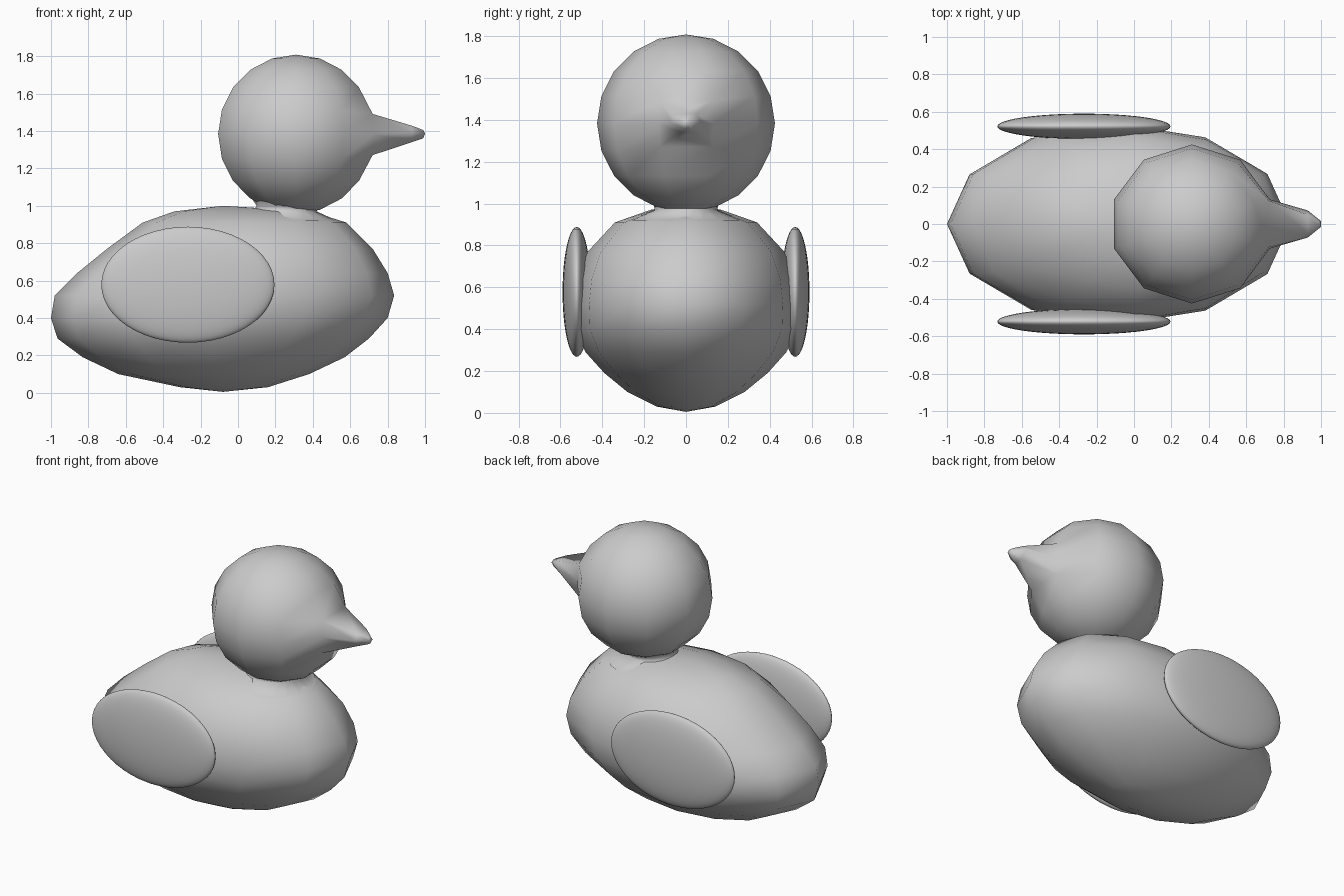
import bpy, bmesh
from math import sin, cos, pi

cube = bpy.data.objects.get("Cube")
if cube:
    bpy.data.objects.remove(cube, do_unlink=True)

grey = bpy.data.materials.new("light_grey")
grey.use_nodes = True
COLOUR = (0.6, 0.6, 0.6, 1)
grey.diffuse_color = COLOUR
grey.node_tree.nodes["Principled BSDF"].inputs["Base Color"].default_value = COLOUR


def loft(bm, rings, sides, phase=0.0, poles=()):
    """Stack elliptical rings (z, x centre, x radius, y radius), bottom to top."""
    loops = [[bm.verts.new((cx + rx * cos(phase + 2 * pi * i / sides),
                            ry * sin(phase + 2 * pi * i / sides), z))
              for i in range(sides)] for z, cx, rx, ry in rings]
    for low, high in zip(loops, loops[1:]):
        for i in range(sides):
            j = (i + 1) % sides
            bm.faces.new((low[i], low[j], high[j], high[i]))
    if poles:
        bottom, top = (bm.verts.new(p) for p in poles)
        for i in range(sides):
            j = (i + 1) % sides
            bm.faces.new((loops[0][j], loops[0][i], bottom))
            bm.faces.new((loops[-1][i], loops[-1][j], top))


def finish(bm, name):
    bmesh.ops.recalc_face_normals(bm, faces=bm.faces[:])
    for f in bm.faces:
        f.smooth = True
    mesh = bpy.data.meshes.new(name)
    bm.to_mesh(mesh)
    bm.free()
    mesh.materials.append(grey)
    obj = bpy.data.objects.new(name, mesh)
    bpy.context.collection.objects.link(obj)
    return obj


# Body: height, tail end, breast end, half width
profile = [(.03, -.31, .16, .14), (.10, -.64, .38, .28), (.19, -.83, .57, .39),
           (.29, -.965, .70, .48), (.40, -1.0, .80, .53), (.52, -.98, .835, .535),
           (.64, -.86, .80, .52), (.77, -.70, .72, .47), (.91, -.51, .58, .34),
           (.97, -.34, .39, .17)]
bm = bmesh.new()
loft(bm, [(z, (a + b) / 2, (b - a) / 2, w) for z, a, b, w in profile], 12,
     poles=((-.08, 0, .005), (-.08, 0, 1.0)))
finish(bm, "body")

# Neck: short pinched collar
bm = bmesh.new()
loft(bm, [(.92, .25, .28, .27), (.97, .25, .17, .15),
          (1.0, .27, .17, .155), (1.06, .31, .25, .24)], 20)
finish(bm, "neck")

# Head: ten-sided ball with the beak pulled out of its two front faces
HX, HZ, R = .31, 1.383, .425
bm = bmesh.new()
loft(bm, [(HZ - R * cos(k * pi / 10), HX, 1.03 * R * sin(k * pi / 10), R * sin(k * pi / 10))
          for k in range(1, 10)], 10, phase=pi / 10,
     poles=((HX, 0, HZ - R), (HX, 0, HZ + R)))
for v in bm.verts:
    if v.co.x > HX + .38 and abs(v.co.y) < .14 and .05 < abs(v.co.z - HZ) < .2:
        v.co.x = .72
        v.co.z = HZ + (.108 if v.co.z > HZ else -.112)
front = [f for f in bm.faces
         if f.calc_center_median().x > HX + .38 and abs(f.calc_center_median().y) < .02]
# each step lists (x, half width, height) for the lower, middle and upper beak rows
for step in ([(.93, .03, 1.34), (.93, .072, 1.39), (.93, .05, 1.428)],
             [(.99, .008, 1.36), (1.0, .015, 1.385), (.99, .012, 1.405)]):
    verts = {v for f in front for v in f.verts}
    rows = sorted(verts, key=lambda v: v.co.z)
    order = {v: n // 2 for n, v in enumerate(rows)}
    targets = {v: step[order[v]] for v in rows}
    marks = {tuple(round(c, 4) for c in v.co): t for v, t in targets.items()}
    result = bmesh.ops.extrude_face_region(bm, geom=front)["geom"]
    bmesh.ops.delete(bm, geom=front, context='FACES')
    for v in (g for g in result if isinstance(g, bmesh.types.BMVert)):
        x, w, z = marks[tuple(round(c, 4) for c in v.co)]
        v.co = (x, w if v.co.y > 0 else -w, z)
    front = [g for g in result if isinstance(g, bmesh.types.BMFace)]
finish(bm, "head_with_beak")

# Wings: flat ovals on both sides
for side, name in ((1, "left_wing"), (-1, "right_wing")):
    bm = bmesh.new()
    bmesh.ops.create_uvsphere(bm, u_segments=48, v_segments=24, radius=1)
    wing = finish(bm, name)
    wing.scale = (.463, .068, .31)
    wing.location = (-.268, side * .522, .578)
